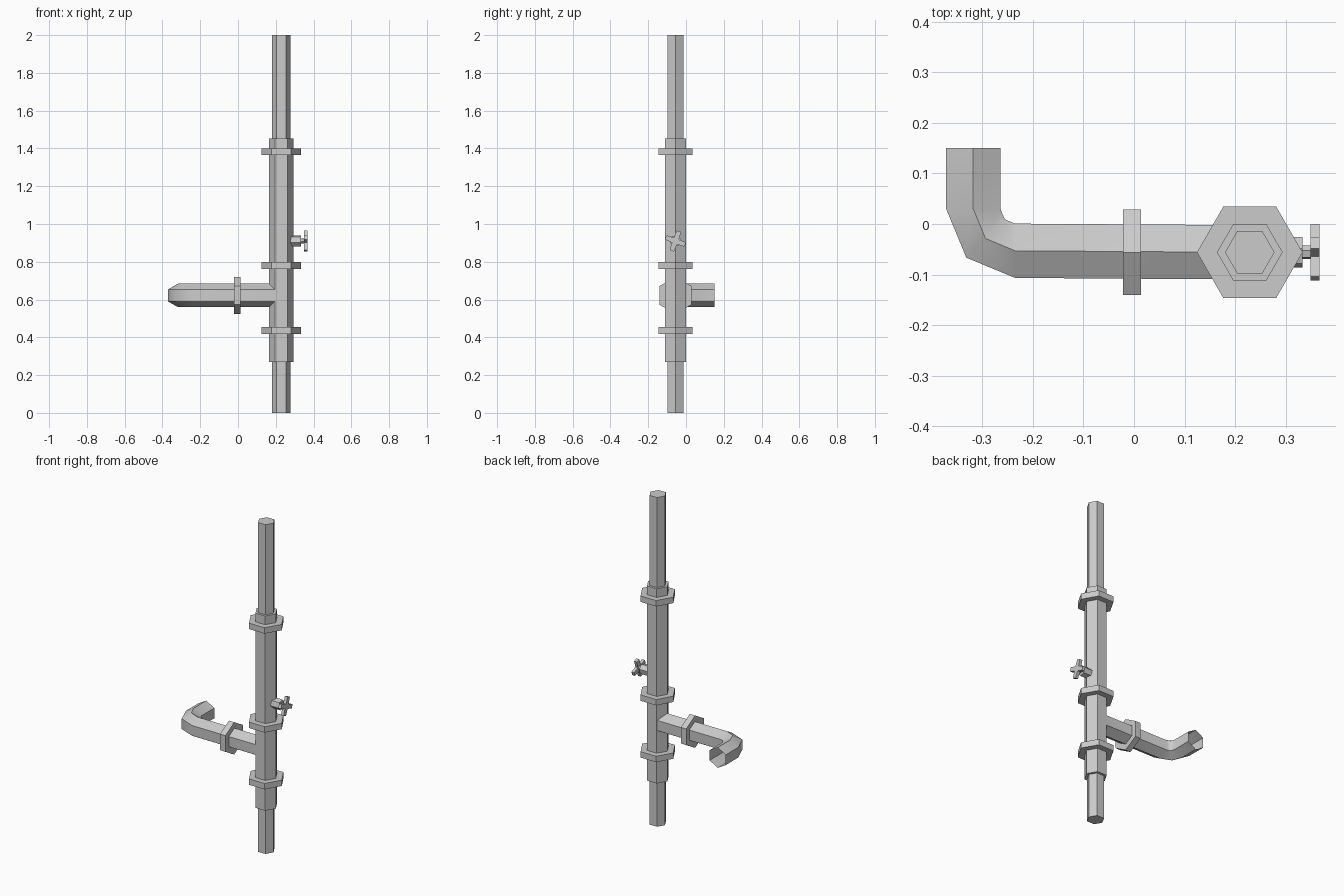
import bpy, bmesh
from math import sin, cos, pi, radians
from mathutils import Vector

if "Cube" in bpy.data.objects:
    bpy.data.objects.remove(bpy.data.objects["Cube"])

CX, CY = 0.229, -0.056      # axis of the upright pipe
BZ = 0.622                  # height of the side branch


def make(name, bm):
    bmesh.ops.recalc_face_normals(bm, faces=bm.faces)
    me = bpy.data.meshes.new(name)
    bm.to_mesh(me)
    bm.free()
    ob = bpy.data.objects.new(name, me)
    bpy.context.collection.objects.link(ob)
    return ob


def loft(name, rings, cap_start=True, cap_end=True):
    """Skin a list of matching point rings."""
    bm = bmesh.new()
    vs = [[bm.verts.new(p) for p in r] for r in rings]
    n = len(vs[0])
    for a, b in zip(vs, vs[1:]):
        for i in range(n):
            j = (i + 1) % n
            bm.faces.new((a[i], a[j], b[j], b[i]))
    if cap_start:
        bm.faces.new(vs[0][::-1])
    if cap_end:
        bm.faces.new(vs[-1])
    return make(name, bm)


def ngon(r, turn=0.0, n=6):
    return [(r * cos(turn + 2 * pi * i / n), r * sin(turn + 2 * pi * i / n)) for i in range(n)]


def upright(name, r, z0, z1):
    return loft(name, [[(CX + a, CY + b, z) for a, b in ngon(r)] for z in (z0, z1)])


def along_x(name, profile, x0, x1, z):
    return loft(name, [[(x, CY + a, z + b) for a, b in profile] for x in (x0, x1)])


# Upright pipe, its thicker sleeve and collars
upright("main_pipe", 0.049, 0.0, 2.0)
upright("pipe_sleeve", 0.065, 0.27, 1.453)
for i, z in enumerate((0.436, 0.781, 1.382)):
    upright(f"collar_{i + 1}", 0.1045, z - 0.018, z + 0.018)

# Side branch with a two-step elbow and an open end
centre = Vector((-0.235, 0.03))
bend = 0.083
path = [(Vector((CX, CY)), Vector((0, -1)))]
for deg in (0, 45, 90):
    d = Vector((-sin(radians(deg)), -cos(radians(deg))))
    path.append((centre + d * bend, d))
path.append((Vector((centre.x - bend, 0.15)), Vector((-1, 0))))
rings = [[(p.x + d.x * a, p.y + d.y * a, BZ + b) for a, b in ngon(0.062, pi / 6)]
         for p, d in path]
branch = loft("branch_pipe", rings, cap_end=False)
branch.data.shade_smooth()
branch.data.set_sharp_from_angle(angle=radians(50))
along_x("branch_collar", ngon(0.098, pi / 6), -0.022, 0.014, BZ)

# Valve: hexagonal stub, thin stem and cross-shaped handle
VZ, tilt = 0.91, radians(-20)
along_x("valve_stub", ngon(0.031, radians(15)), 0.26, 0.333, VZ)
along_x("valve_stem", ngon(0.014, radians(15)), 0.32, 0.36, VZ)
star = []
for k in range(4):
    t = tilt + k * pi / 2
    for u, v in ((0.055, -0.012), (0.055, 0.012), (0.014, 0.014)):
        star.append((u * cos(t) - v * sin(t), u * sin(t) + v * cos(t)))
along_x("valve_handle", star, 0.349, 0.367, VZ)
